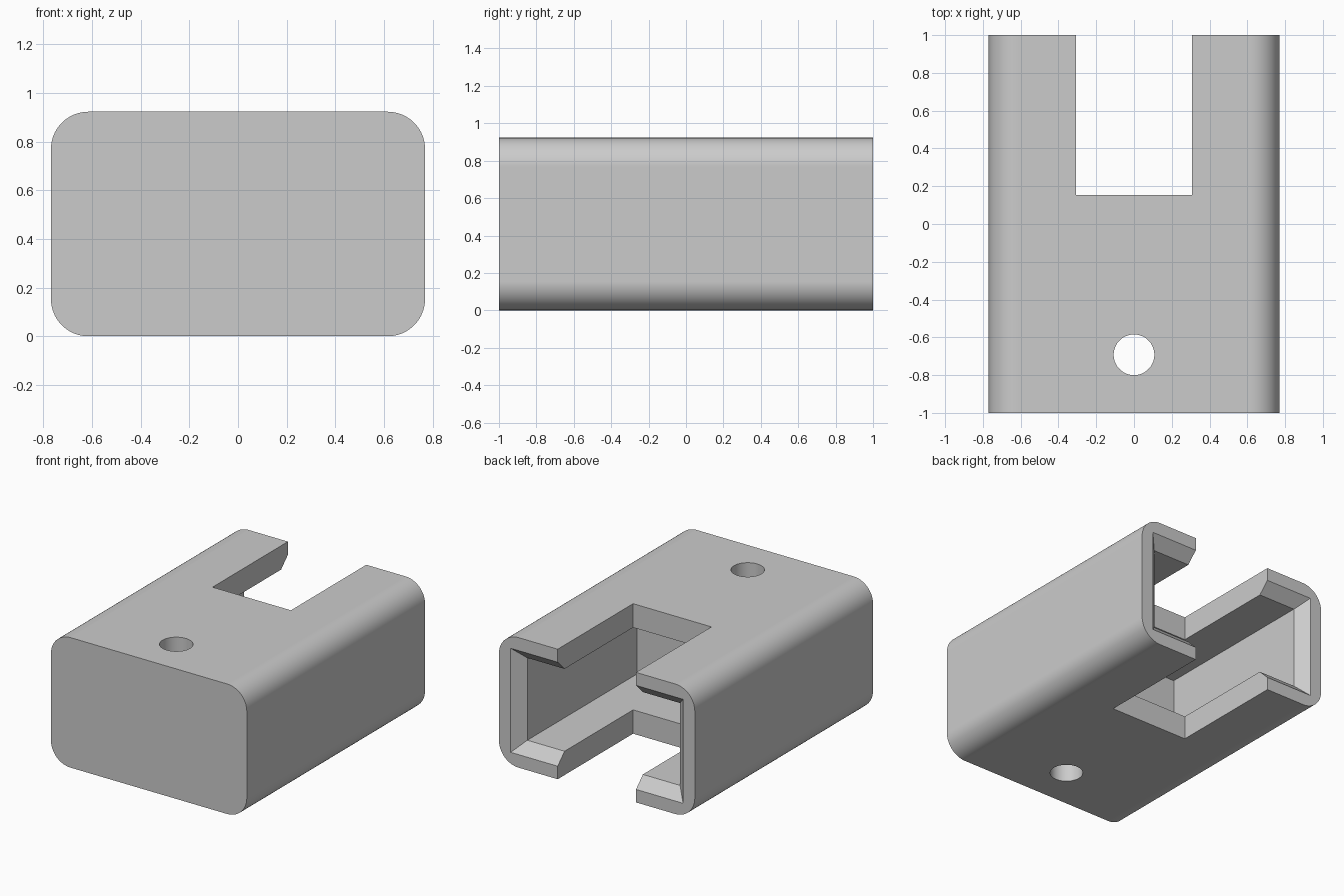
import bpy
import bmesh
from math import radians, sin, cos

if "Cube" in bpy.data.objects:
    bpy.data.objects.remove(bpy.data.objects["Cube"], do_unlink=True)

# Main dimensions
U = 1 / 13                      # design unit
HALF_W, HALF_L, HEIGHT = 10 * U, 1.0, 12 * U
MID_Z = HEIGHT / 2
CORNER = 2 * U                  # outer fillet radius
WALL, CHAMFER = 2.2 * U, U      # shell thickness and mouth flare
CAVITY_END = HALF_L - 17 * U
SLOT_HALF, SLOT_END = 4 * U, HALF_L - 11 * U
HOLE_Y, HOLE_R = -HALF_L + 4 * U, 1.4 * U

grey = bpy.data.materials.new("plain grey")
grey.use_nodes = True
COLOUR = (0.6, 0.6, 0.6, 1)
grey.diffuse_color = COLOUR
grey.node_tree.nodes["Principled BSDF"].inputs["Base Color"].default_value = COLOUR


def loft(name, sections):
    """Closed solid through matching rings of points."""
    bm = bmesh.new()
    rings = [[bm.verts.new(p) for p in ring] for ring in sections]
    for a, b in zip(rings, rings[1:]):
        for i in range(len(a)):
            j = (i + 1) % len(a)
            bm.faces.new((a[i], a[j], b[j], b[i]))
    bm.faces.new(rings[0][::-1])
    bm.faces.new(rings[-1])
    bmesh.ops.recalc_face_normals(bm, faces=bm.faces)
    mesh = bpy.data.meshes.new(name)
    bm.to_mesh(mesh)
    bm.free()
    mesh.materials.append(grey)
    obj = bpy.data.objects.new(name, mesh)
    bpy.context.collection.objects.link(obj)
    return obj


def rectangle(y, inset):
    """Rectangular cross-section, inset from the outer size."""
    w, h = HALF_W - inset, MID_Z - inset
    return [(sx * w, y, MID_Z + sz * h)
            for sx, sz in ((-1, -1), (1, -1), (1, 1), (-1, 1))]


def rounded(y, steps=16):
    """Rounded rectangular cross-section."""
    ring = []
    for k, (sx, sz) in enumerate(((1, 1), (-1, 1), (-1, -1), (1, -1))):
        for i in range(steps + 1):
            a = radians(90 * (k + i / steps))
            ring.append((sx * (HALF_W - CORNER) + CORNER * cos(a), y,
                         MID_Z + sz * (MID_Z - CORNER) + CORNER * sin(a)))
    return ring


def circle(z, steps=64):
    return [(HOLE_R * cos(radians(360 * i / steps)),
             HOLE_Y + HOLE_R * sin(radians(360 * i / steps)), z)
            for i in range(steps)]


def slot_ring(z):
    return [(-SLOT_HALF, SLOT_END, z), (SLOT_HALF, SLOT_END, z),
            (SLOT_HALF, HALF_L + 0.2, z), (-SLOT_HALF, HALF_L + 0.2, z)]


# Outer body and the shapes removed from it
body = loft("connector_housing", [rounded(-HALF_L), rounded(HALF_L)])
over = 0.02
cutters = [
    loft("cavity_cutter", [rectangle(CAVITY_END, WALL),
                           rectangle(HALF_L - CHAMFER, WALL),
                           rectangle(HALF_L + over, WALL - CHAMFER - over)]),
    loft("slot_cutter", [slot_ring(-0.1), slot_ring(HEIGHT + 0.1)]),
    loft("hole_cutter", [circle(-0.1), circle(HEIGHT + 0.1)]),
]

bpy.ops.object.select_all(action="DESELECT")
bpy.context.view_layer.objects.active = body
body.select_set(True)
for cutter in cutters:
    cutter.hide_render = True
    cut = body.modifiers.new(cutter.name, "BOOLEAN")
    cut.operation = "DIFFERENCE"
    cut.solver = "EXACT"
    cut.object = cutter
    bpy.ops.object.modifier_apply(modifier=cut.name)
    bpy.data.objects.remove(cutter, do_unlink=True)

# Smooth fillets and hole, crisp edges, flat large faces
bpy.ops.object.shade_smooth_by_angle(angle=radians(30))
weighted = body.modifiers.new("weighted_normals", "WEIGHTED_NORMAL")
weighted.keep_sharp = True
